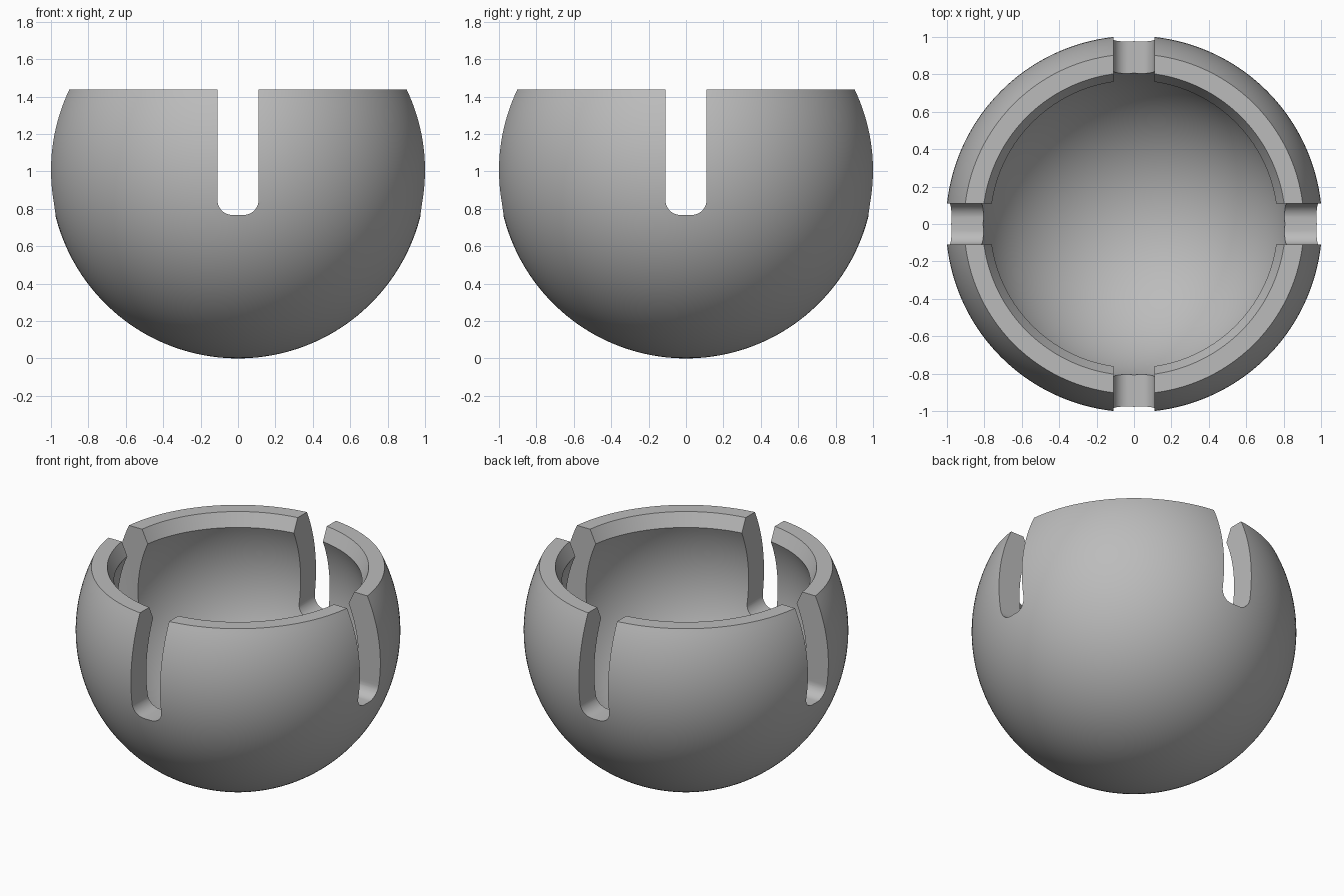
import bpy
import bmesh
from math import sin, cos, pi, asin, sqrt
from mathutils import Matrix

cube = bpy.data.objects.get("Cube")
if cube:
    bpy.data.objects.remove(cube, do_unlink=True)

OUTER, INNER = 1.006, 0.841      # sphere radii, sharing one centre
CENTRE, TOP = OUTER, 1.438       # centre height, rim height
LIP_OUT, LIP_IN = 0.81, 0.768    # inner rim chamfer radii
SLOT, FLOOR, FILLET = 0.11, 0.767, 0.08
SEGMENTS, RINGS = 128, 56

grey = bpy.data.materials.new("grey")
grey.use_nodes = True
grey.diffuse_color = (0.5, 0.5, 0.5, 1)
grey.node_tree.nodes["Principled BSDF"].inputs["Base Color"].default_value = (0.5, 0.5, 0.5, 1)


def make_object(name, bm):
    bmesh.ops.recalc_face_normals(bm, faces=bm.faces)
    mesh = bpy.data.meshes.new(name)
    bm.to_mesh(mesh)
    bm.free()
    mesh.materials.append(grey)
    obj = bpy.data.objects.new(name, mesh)
    bpy.context.collection.objects.link(obj)
    return obj


def sphere_arc(radius, end_angle):
    """Profile points from the south pole up to an angle above the equator."""
    angles = [-pi / 2 + (end_angle + pi / 2) * i / RINGS for i in range(RINGS + 1)]
    return [(radius * cos(a), 0, CENTRE + radius * sin(a)) for a in angles]


# Hollow bowl: outer sphere, flat rim, chamfer, inner sphere
outer = sphere_arc(OUTER, asin((TOP - CENTRE) / OUTER))
lip_height = sqrt(INNER ** 2 - LIP_IN ** 2)
inner = sphere_arc(INNER, asin(lip_height / INNER))
profile = outer + [(LIP_OUT, 0, TOP)] + inner[::-1]
bm = bmesh.new()
verts = [bm.verts.new(p) for p in profile]
edges = [bm.edges.new(pair) for pair in zip(verts, verts[1:])]
bmesh.ops.spin(bm, geom=verts + edges, cent=(0, 0, 0), axis=(0, 0, 1),
               angle=2 * pi, steps=SEGMENTS, use_duplicate=False)
bmesh.ops.remove_doubles(bm, verts=bm.verts, dist=0.0005)
bowl = make_object("slotted_bowl", bm)


def slot_cutter(name, turn):
    """Long bar with a rounded underside, running right through the bowl."""
    right = [(SLOT - FILLET + FILLET * sin(a), FLOOR + FILLET - FILLET * cos(a))
             for a in (pi / 2 * i / 10 for i in range(11))]
    right.append((SLOT, 2))
    outline = right + [(-x, z) for x, z in reversed(right)]
    bm = bmesh.new()
    face = bm.faces.new([bm.verts.new((x, -1.5, z)) for x, z in outline])
    new = bmesh.ops.extrude_face_region(bm, geom=[face])["geom"]
    bmesh.ops.translate(bm, vec=(0, 3, 0),
                        verts=[v for v in new if isinstance(v, bmesh.types.BMVert)])
    bm.transform(Matrix.Rotation(turn, 4, "Z"))
    cutter = make_object(name, bm)
    cutter.hide_render = True
    return cutter


# Four slots from two crossing cutters
cutters = [slot_cutter("front_back_slot_cutter", 0),
           slot_cutter("side_slot_cutter", pi / 2)]
bpy.context.view_layer.objects.active = bowl
for cutter in cutters:
    cut = bowl.modifiers.new(cutter.name, "BOOLEAN")
    cut.operation = "DIFFERENCE"
    cut.solver = "EXACT"
    cut.object = cutter
    bpy.ops.object.modifier_apply(modifier=cut.name)
for cutter in cutters:
    bpy.data.objects.remove(cutter, do_unlink=True)

# Smooth spheres and fillets, crisp rim and slot edges
bpy.ops.object.select_all(action="DESELECT")
bowl.select_set(True)
bpy.ops.object.shade_smooth_by_angle(angle=pi / 9)
